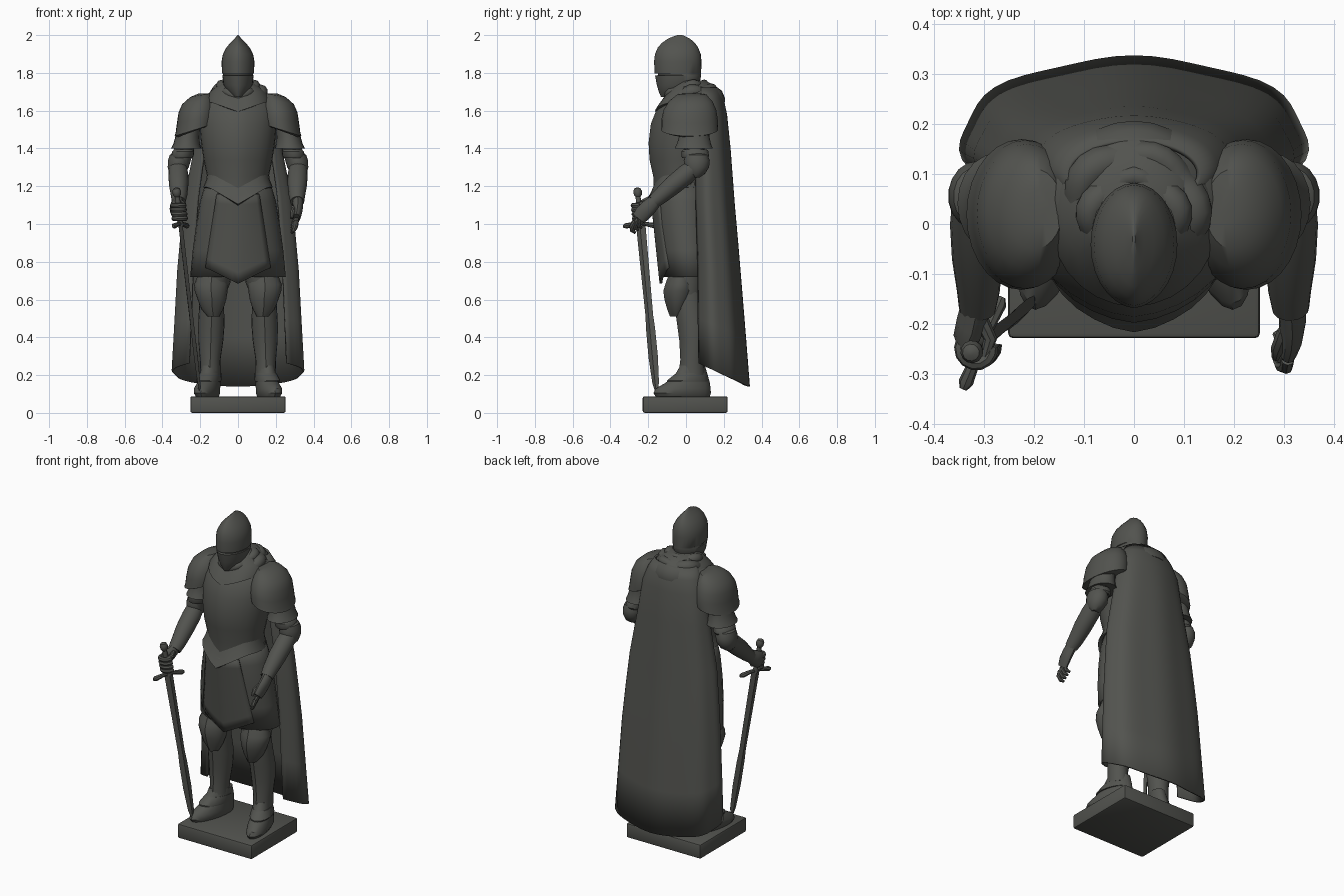
import bpy, bmesh, math
from mathutils import Vector

stone = bpy.data.materials.new("dark grey stone")
stone.diffuse_color = (0.085, 0.087, 0.078, 1)


def finish(name, bm, angle=35, thick=0):
    bmesh.ops.recalc_face_normals(bm, faces=bm.faces)
    me = bpy.data.meshes.new(name)
    bm.to_mesh(me)
    bm.free()
    me.materials.append(stone)
    me.shade_smooth()
    me.set_sharp_from_angle(angle=math.radians(angle))
    ob = bpy.data.objects.new(name, me)
    bpy.context.collection.objects.link(ob)
    if thick:
        m = ob.modifiers.new("thickness", 'SOLIDIFY')
        m.thickness = thick
        m.offset = 0
    return ob


def skin(name, rings, side=1, wrap=True, caps=True, loop=False, angle=35, thick=0):
    """Bridge a list of point rings; side=-1 mirrors in x."""
    bm = bmesh.new()
    vs = [[bm.verts.new((p[0] * side, p[1], p[2])) for p in r] for r in rings]
    n = len(vs[0])
    for k in range(len(vs) if loop else len(vs) - 1):
        a, b = vs[k], vs[(k + 1) % len(vs)]
        for i in range(n if wrap else n - 1):
            j = (i + 1) % n
            bm.faces.new((a[i], a[j], b[j], b[i]))
    if wrap and caps and not loop:
        bm.faces.new(vs[0])
        bm.faces.new(vs[-1])
    return finish(name, bm, angle, thick)


def loft(name, rows, side=1, keel=0, splay=0, n=28, **kw):
    """Rows: z, half width, y front, y back, centre x, front V drop, outward slope."""
    rings = []
    for row in rows:
        z, rx, yf, yb, cx, vee, slope = (list(row) + [0] * 7)[:7]
        ring = []
        for i in range(n):
            a = 2 * math.pi * i / n - math.pi / 2
            c, s = math.cos(a), math.sin(a)
            y = (yf + yb) / 2 + (yb - yf) / 2 * s
            f = max(0, 1 - abs(c) / 0.85)
            if s < 0:
                y -= keel * max(0, 1 - abs(c) / 0.5)
            ring.append((cx + rx * c - splay * y, y, z - (vee * f if s < 0 else 0) - slope * c))
        rings.append(ring)
    return skin(name, rings, side, **kw)


def tube(name, pts, radii, side=1, axis=(1, 0, 0), n=12, loop=False, **kw):
    """Sweep an ellipse (radius along axis, radius across) through points."""
    P = [Vector(p) for p in pts]
    rings = []
    for k, p in enumerate(P):
        if loop:
            t = P[(k + 1) % len(P)] - P[k - 1]
        else:
            t = P[min(k + 1, len(P) - 1)] - P[max(k - 1, 0)]
        t.normalize()
        u = Vector(axis)
        u = (u - t * u.dot(t)).normalized()
        v = t.cross(u)
        r = radii[k] if isinstance(radii, list) else radii
        ra, rb = r if isinstance(r, tuple) else (r, r)
        rings.append([p + u * ra * math.cos(2 * math.pi * i / n) + v * rb * math.sin(2 * math.pi * i / n)
                      for i in range(n)])
    return skin(name, rings, side, loop=loop, **kw)


# plinth
bm = bmesh.new()
bmesh.ops.create_cube(bm, size=1)
for v in bm.verts:
    v.co = (v.co.x * 0.505, v.co.y * 0.45 - 0.004, v.co.z * 0.088 + 0.044)
bmesh.ops.bevel(bm, geom=bm.edges[:], offset=0.01, segments=2, profile=0.5, affect='EDGES')
finish("plinth", bm)

# torso and breastplate
loft("breastplate", [(1.18, .162, -.165, .12, 0, .06), (1.25, .163, -.165, .12), (1.34, .182, -.185, .14),
                     (1.43, .196, -.19, .16), (1.53, .205, -.178, .18), (1.60, .205, -.15, .19),
                     (1.655, .19, -.11, .19), (1.69, .16, -.08, .18), (1.73, .09, -.06, .14)], keel=.008)
loft("waist_flange", [(1.265, .164, -.166, .125, 0, .075), (1.235, .168, -.184, .13, 0, .09),
                      (1.195, .184, -.207, .14, 0, .09), (1.188, .165, -.18, .12, 0, .09)], keel=.01, caps=False)
# armoured skirt, hollow below
loft("skirt", [(1.22, .165, -.15, .12), (1.12, .195, -.158, .14), (1.0, .215, -.155, .15),
               (.86, .234, -.138, .155), (.72, .247, -.113, .16)], caps=False, thick=.012)
# pointed front plate lying on the skirt
plate = []
for k in range(9):
    t = k / 8
    rx, yf, yb = .185 + .06 * t, -.165 + .05 * t, .14 + .02 * t
    row = []
    for i in range(13):
        s = i / 6 - 1
        x = s * (.11 + .06 * t)
        y = (yf + yb) / 2 - (yb - yf) / 2 * math.sqrt(1 - (x / rx) ** 2) - .012 - .006 * (1 - abs(s))
        row.append((x, y, 1.16 - .39 * t - .085 * (1 - abs(s)) * t))
    plate.append(row)
skin("front_plate", plate, wrap=False, thick=.014)

# helmet with narrow eye slit, ridge running over the top
loft("helmet", [(1.672, .025, -.128, -.03), (1.70, .055, -.14, .03), (1.735, .076, -.15, .07),
                (1.786, .083, -.16, .08), (1.788, .08, -.143, .08), (1.796, .08, -.143, .08),
                (1.798, .085, -.162, .08), (1.86, .087, -.165, .082), (1.90, .08, -.16, .078),
                (1.935, .061, -.145, .064), (1.96, .04, -.122, .046), (1.98, .02, -.093, .022),
                (1.992, .009, -.066, .0), (2.0, .003, -.04, -.02)], keel=.004, angle=40)
loft("neck", [(1.62, .09, -.09, .1), (1.77, .066, -.09, .065)])

# draped cowl: a cloth over the shoulders and two rolled folds
loft("cowl_drape", [(1.76, .075, -.06, .10, 0, .04), (1.735, .105, -.09, .15, 0, .04),
                    (1.705, .145, -.12, .19, 0, .045), (1.665, .172, -.15, .207, 0, .045),
                    (1.645, .172, -.165, .207, 0, .05), (1.64, .15, -.14, .18, 0, .05)], angle=50)
for k, (rx, ry, cy, cz, drop, r) in enumerate([(.085, .09, .0, 1.722, .04, .027),
                                               (.115, .112, .025, 1.695, .055, .034)]):
    pts, rad = [], []
    for i in range(40):
        a = 2 * math.pi * i / 40
        w = math.sin(5 * a + k * 2) * .006
        pts.append(((rx + w) * math.cos(a), cy + (ry + w) * math.sin(a),
                    cz + drop * min(0, math.sin(a)) + .015 * max(0, math.sin(a)) + w))
        rad.append(r + .005 * math.sin(3 * a + k))
    tube("cowl_fold_%d" % (k + 1), pts, rad, axis=(0, 0, 1), loop=True, n=10, angle=60)

# cape: open wrap around the back with long folds
keys = [(1.72, .13, .10, .165), (1.66, .165, .11, .195), (1.58, .195, .12, .212), (1.4, .225, .12, .23),
        (1.1, .28, .13, .252), (.9, .3, .14, .27), (.7, .318, .15, .287), (.4, .335, .16, .312),
        (.14, .35, .17, .333)]
cape = []
for z, w, ym, yb in keys:
    d = (1.72 - z) / 1.58
    row = []
    for i in range(41):
        a = math.radians(130) * (i / 20 - 1)
        f = 1 + .022 * math.cos(7 * a) * min(1, 3 * d) - .02 * d
        row.append((w * f * math.sin(a), ym + (yb - ym) * f * math.cos(a), z + .075 * d * (1 - math.cos(a))))
    cape.append(row)
skin("cape", cape, wrap=False, thick=.01, angle=50)

# limbs, one set per side
for side, tag in ((1, "left"), (-1, "right")):
    loft("boot_" + tag, [(.085, .052, -.16, .125, .158), (.105, .062, -.172, .132, .16), (.13, .062, -.16, .13, .16),
                         (.155, .058, -.115, .127, .157), (.19, .054, -.065, .118, .152),
                         (.25, .05, -.03, .1, .149)], side, splay=.22, n=20)
    # overlapping foot and ankle plates
    loft("boot_cuff_" + tag, [(.165, .062, -.1, .118, .158), (.172, .064, -.1, .12, .158),
                              (.21, .056, -.052, .11, .152)], side, splay=.2, n=20)
    loft("greave_" + tag, [(.2, .052, -.035, .1, .147), (.28, .054, -.025, .095, .147), (.38, .066, -.03, .11, .144),
                           (.47, .07, -.042, .112, .141), (.56, .066, -.055, .095, .14),
                           (.64, .064, -.06, .08, .138)], side, keel=.005, n=20)
    loft("thigh_" + tag, [(.6, .062, -.07, .075, .138), (.69, .088, -.09, .09, .128), (.95, .095, -.1, .1, .108)],
         side, n=16)
    loft("knee_guard_" + tag, [(.51, .03, -.075, -.02, .13), (.55, .058, -.09, .0, .136),
                               (.6, .076, -.104, .025, .138), (.645, .087, -.11, .04, .142),
                               (.68, .09, -.1, .04, .142), (.735, .07, -.08, .03, .14)], side, keel=.01, n=20)
    # shoulder and upper arm plates
    loft("pauldron_" + tag, [(1.69, .02, .0, .07, .19), (1.682, .055, -.05, .11, .198, 0, .01),
                             (1.65, .085, -.09, .14, .21, 0, .015), (1.605, .1, -.118, .16, .215, 0, .015),
                             (1.555, .105, -.13, .168, .218, 0, .02), (1.515, .108, -.13, .17, .222, 0, .03),
                             (1.50, .11, -.132, .17, .226, 0, .035), (1.495, .095, -.115, .155, .222, 0, .035)], side)
    loft("arm_flare_" + tag, [(1.53, .06, -.03, .12, .26), (1.46, .064, -.038, .125, .268),
                              (1.425, .07, -.048, .132, .272), (1.40, .08, -.06, .142, .274),
                              (1.405, .06, -.03, .11, .272)], side, n=20)
    tube("upper_arm_" + tag, [(.265, .04, 1.5), (.285, .045, 1.4), (.31, .05, 1.31)], [.055, .052, .05], side)
    loft("arm_band_" + tag, [(1.35, .054, -.02, .115, .296), (1.36, .06, -.025, .122, .295),
                             (1.385, .058, -.025, .118, .29), (1.395, .05, -.015, .108, .288)], side, n=20)
    loft("elbow_guard_" + tag, [(1.245, .02, .03, .07, .325), (1.265, .042, .005, .1, .322),
                                (1.3, .056, -.01, .122, .317), (1.335, .057, -.012, .126, .315),
                                (1.365, .05, -.005, .115, .312), (1.38, .03, .02, .09, .31)], side, n=18)
    tube("forearm_" + tag, [(.318, .055, 1.31), (.316, .0, 1.262), (.314, -.07, 1.205), (.312, -.135, 1.148),
                            (.314, -.17, 1.118)], [.046, .053, .051, .043, .037], side, n=16)

# relaxed left hand
tube("left_palm", [(.315, -.155, 1.13), (.318, -.195, 1.09), (.315, -.225, 1.06), (.309, -.25, 1.03)],
     [(.03, .034), (.027, .042), (.024, .044), (.019, .038)])
for i in range(4):
    q = i - 1.5
    b = Vector((.308, -.246 - q * .017, 1.035 - q * .013))
    tube("left_finger_%d" % (i + 1), [b, b + Vector((-.003, -.016, -.028)), b + Vector((-.014, -.013, -.05)),
                                      b + Vector((-.024, .002, -.062))], [.0135, .0135, .012, .007], n=8)
tube("left_thumb", [(.302, -.215, 1.085), (.288, -.25, 1.06), (.284, -.268, 1.03)], [.015, .014, .008], n=8)

# sword, tip resting on the plinth
tip, hilt = Vector((-.2, -.155, .1)), Vector((-.305, -.24, 1.0))
up = (hilt - tip).normalized()
g = Vector((.39, .92, 0))


def along(d):
    return tip + up * d


L = (hilt - tip).length
tube("sword_blade", [along(d) for d in (0, .06, .2, .35, .42, L)],
     [(.004, .003), (.019, .008), (.027, .011), (.026, .011), (.022, .011), (.027, .012)], axis=g, n=4)
tube("sword_grip", [along(L + d) for d in (-.01, .05, .12, .16)], [.016, .014, .014, .013], axis=g)
tube("sword_pommel", [along(L + d) for d in (.145, .155, .175, .19, .195)], [.013, .021, .023, .017, .006], axis=g)
tube("sword_guard", [hilt + g * d + up * z for d, z in ((-.1, -.012), (-.085, -.01), (-.03, 0), (.03, 0),
                                                      (.085, -.01), (.1, -.012))],
     [.008, .015, .011, .011, .015, .008], axis=(0, 0, 1), n=8)

# right hand closed round the grip
tube("right_palm", [(-.315, -.155, 1.13), (-.325, -.195, 1.1), (-.335, -.225, 1.08),
                    along(L + .072) + Vector((-.018, -.01, 0))],
     [(.03, .034), (.031, .044), (.027, .047), (.018, .042)])
for i in range(4):
    c = along(L + .03 + i * .023)
    tube("right_finger_%d" % (i + 1),
         [c + (Vector((math.cos(a), math.sin(a), 0))) * .03 for a in [math.radians(150 + 27 * q) for q in range(9)]],
         .0145, axis=up, n=8)
tube("right_thumb", [(-.305, -.195, 1.115), (-.288, -.23, 1.108), (-.3, -.27, 1.1)], [.015, .014, .009], n=8)
